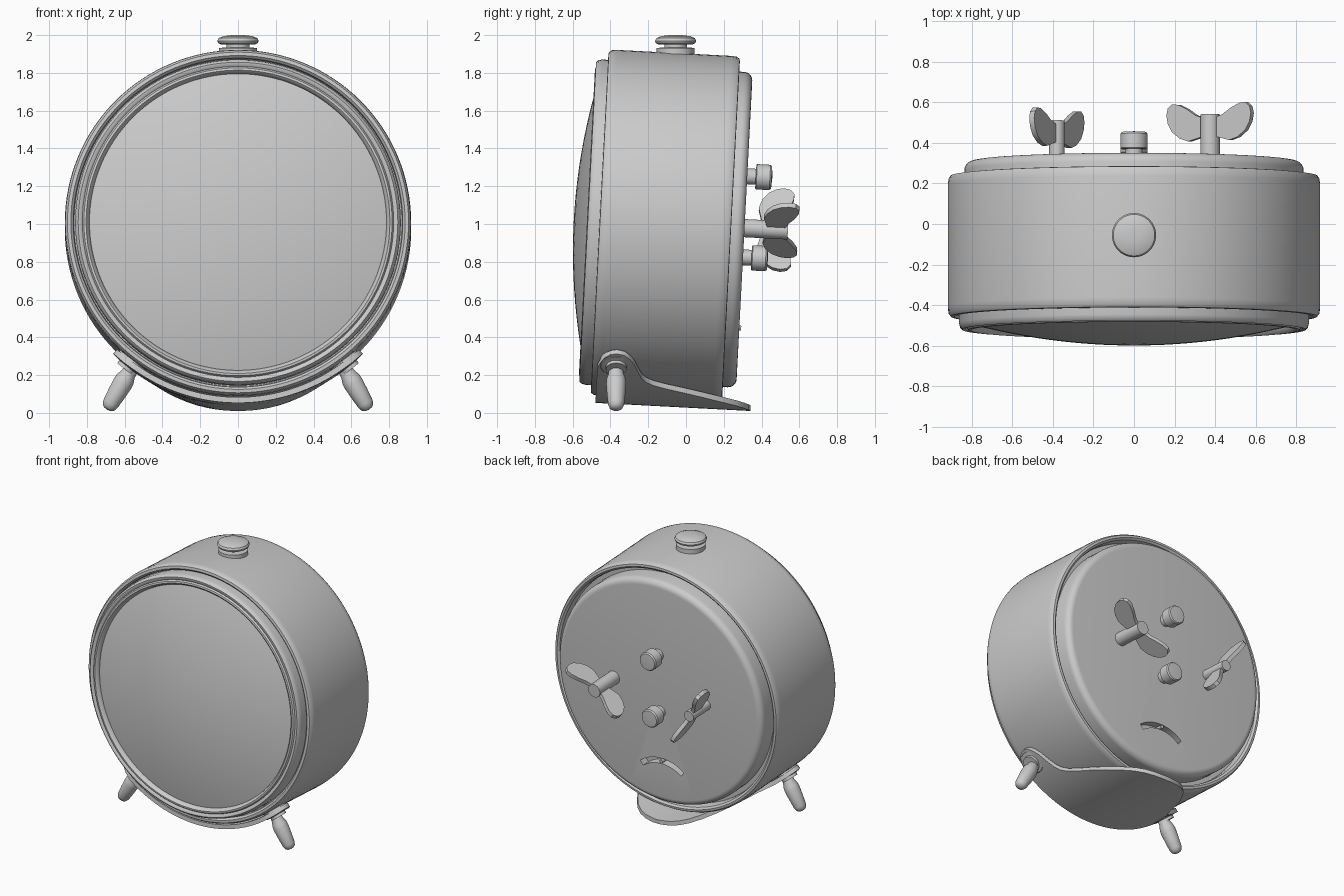
import bpy, bmesh
from math import sin, cos, radians, pi
from mathutils import Matrix, Vector

if "Cube" in bpy.data.objects:
    bpy.data.objects.remove(bpy.data.objects["Cube"])

# Clock frame: leaned back by three degrees; local y runs to the back
TILT = Matrix.Translation((0, -0.11, 0.99)) @ Matrix.Rotation(radians(-3), 4, 'X')
TO_BACK = Matrix.Rotation(radians(-90), 4, 'X')


def finish(name, bm, mat, angle=35, smooth=True):
    bmesh.ops.recalc_face_normals(bm, faces=bm.faces[:])
    me = bpy.data.meshes.new(name)
    bm.to_mesh(me)
    bm.free()
    me.transform(mat)
    ob = bpy.data.objects.new(name, me)
    bpy.context.collection.objects.link(ob)
    if smooth:
        shade(ob, angle)
    return ob


def shade(ob, angle=35):
    bpy.ops.object.select_all(action='DESELECT')
    ob.select_set(True)
    bpy.context.view_layer.objects.active = ob
    bpy.ops.object.shade_smooth_by_angle(angle=radians(angle))


def apply_mods(ob):
    bpy.context.view_layer.objects.active = ob
    for m in list(ob.modifiers):
        bpy.ops.object.modifier_apply(modifier=m.name)


def lathe(name, profile, mat, steps=32, smooth=True):
    """Spin (radius, height) points around z."""
    bm = bmesh.new()
    vs = [bm.verts.new((r, 0, h)) for r, h in profile]
    es = [bm.edges.new(p) for p in zip(vs, vs[1:])]
    bmesh.ops.spin(bm, geom=vs + es, cent=(0, 0, 0), axis=(0, 0, 1),
                   angle=2 * pi, steps=steps, use_duplicate=False)
    bmesh.ops.remove_doubles(bm, verts=bm.verts[:], dist=1e-5)
    return finish(name, bm, mat, smooth=smooth)


def prism(name, outline, y0, y1, mat, plane='xz', smooth=True):
    """Extrude a flat outline from y0 to y1 ('xz') or z0 to z1 ('xy')."""
    bm = bmesh.new()
    def place(p, t):
        return (p[0], t, p[1]) if plane == 'xz' else (p[0], p[1], t)
    f = bm.faces.new([bm.verts.new(place(p, y0)) for p in outline])
    new = bmesh.ops.extrude_face_region(bm, geom=[f])['geom']
    step = Vector((0, y1 - y0, 0)) if plane == 'xz' else Vector((0, 0, y1 - y0))
    bmesh.ops.translate(bm, vec=step, verts=[v for v in new if isinstance(v, bmesh.types.BMVert)])
    return finish(name, bm, mat, smooth=smooth)


def along(point, direction):
    return Matrix.Translation(point) @ Vector(direction).to_track_quat('Z', 'Y').to_matrix().to_4x4()


AXIS = TILT @ TO_BACK

# Case shell with rolled rims
lathe('case', [(0, -.30), (.868, -.30), (.872, -.335), (.885, -.348), (.903, -.346), (.914, -.33),
               (.917, -.30), (.917, .30), (.914, .332), (.904, .347), (.888, .349),
               (.874, .338), (.868, .31), (.868, .28), (0, .28)], AXIS, 128)

# Front bezel with a stepped double ring
lathe('front_bezel', [(.862, -.29), (.862, -.38), (.857, -.4), (.846, -.411), (.832, -.409),
                      (.824, -.402), (.816, -.413), (.804, -.415), (.793, -.405),
                      (.786, -.385), (.786, -.30)], AXIS, 128)

# Domed glass
lathe('glass', [(.787, -.33)] + [(.787 * sin(t), -.385 - .1 * cos(t) ** 2)
                for t in [pi / 2 * i / 16 for i in range(16, -1, -1)]], AXIS, 128)

# Back plate with a rounded edge
plate = lathe('back_plate', [(0, .27), (.836, .27), (.836, .375)] +
              [(.791 + .045 * cos(t), .375 + .045 * sin(t)) for t in [pi / 12 * i for i in range(1, 7)]] +
              [(0, .42)], AXIS, 128, smooth=False)

# Curved regulator slot cut in the back plate
zc = -.79
arc = [radians(52 + 76 * i / 16) for i in range(17)]
outline = [(.29 * cos(t), zc + .29 * sin(t)) for t in arc] + \
          [(.25 * cos(t), zc + .25 * sin(t)) for t in reversed(arc)]
cutter = prism('slot_cutter', outline, .36, .5, TILT, smooth=False)
cutter.hide_render = True
cut = plate.modifiers.new('slot', 'BOOLEAN')
cut.operation = 'DIFFERENCE'
cut.solver = 'EXACT'
cut.object = cutter
apply_mods(plate)
bpy.data.objects.remove(cutter)
shade(plate)
lathe('regulator_lever', [(0, .35), (.013, .35), (.013, .43), (0, .43)],
      TILT @ Matrix.Translation((0, 0, zc + .27)) @ TO_BACK, 16)

# Setting knobs
for name, z in (('upper_knob', .285), ('lower_knob', -.145)):
    lathe(name, [(0, .40), (.042, .40), (.042, .465), (.062, .465), (.067, .47), (.067, .54),
                 (.06, .549), (0, .553)],
          TILT @ Matrix.Translation((0, 0, z)) @ TO_BACK, 32)

# Winding keys: stem and butterfly wing
half = [(.04, .635), (.08, .648), (.13, .68), (.18, .702), (.215, .705), (.24, .685), (.248, .65),
        (.24, .61), (.215, .568), (.17, .535), (.12, .52), (.06, .535)]
wing = [(0, .63)] + half + [(0, .55)] + [(-x, y) for x, y in reversed(half)]
for name, x, turn, shift, r in (('right_key', .375, -33, 0, .048), ('left_key', -.38, -120, -.03, .038)):
    m = TILT @ Matrix.Translation((x, shift, .01))
    lathe(name + '_stem', [(0, .40), (r, .40), (r, .65), (0, .65)], m @ TO_BACK, 32)
    prism(name + '_wing', wing, -.014, .014, m @ Matrix.Rotation(radians(turn), 4, 'Y'), 'xy')

# Alarm button on top
lathe('alarm_button', [(0, 1.88), (.1, 1.88), (.1, 1.932), (.06, 1.935), (.06, 1.95), (.09, 1.95),
                       (.105, 1.958), (.109, 1.97), (.102, 1.984), (.075, 1.995), (.03, 2.0), (0, 2.0)],
      Matrix.Translation((0, -.055, 0)), 48)

# Foot sheet hugging the underside, with lobes at the legs and a rear tongue
rows = [(-.32, 36), (-.305, 39), (-.285, 41.5), (-.255, 43.2), (-.22, 43.8), (-.18, 43.2), (-.15, 41.5),
        (-.125, 39), (-.105, 35.5), (-.085, 32), (-.06, 29.5), (-.02, 27.5), (.05, 25.5), (.15, 23),
        (.25, 20), (.35, 16.3), (.42, 13), (.465, 9.5), (.49, 6), (.502, 2)]
bm = bmesh.new()
N = 32
grid = []
for a, deg in rows:
    ts = [radians(deg) * (2 * i / N - 1) for i in range(N + 1)]
    grid.append([bm.verts.new((.955 * sin(t), a, -.955 * cos(t))) for t in ts])
for r0, r1 in zip(grid, grid[1:]):
    for i in range(N):
        bm.faces.new((r0[i], r0[i + 1], r1[i + 1], r1[i]))
foot = finish('foot_sheet', bm, TILT, smooth=False)
if foot.data.polygons[N // 2].normal.z > 0:
    foot.data.flip_normals()
solid = foot.modifiers.new('thickness', 'SOLIDIFY')
solid.thickness = .03
solid.offset = -1
apply_mods(foot)
shade(foot)

# Front legs with flanges
for side, s in (('right', 1), ('left', -1)):
    lathe(side + '_leg_flange', [(0, -.03), (.085, -.03), (.085, .008), (.08, .013), (.055, .016),
                                 (.055, .035), (0, .035)],
          along((s * .575, -.37, .257), (s * .62, 0, -.78)), 32)
    lathe(side + '_leg', [(0, 0), (.038, 0), (.04, .05), (.051, .085), (.053, .11), (.049, .17),
                          (.043, .235), (.035, .257), (.02, .268), (0, .271)],
          along((s * .555, -.37, .25), (s * .51, 0, -.86)), 32)
